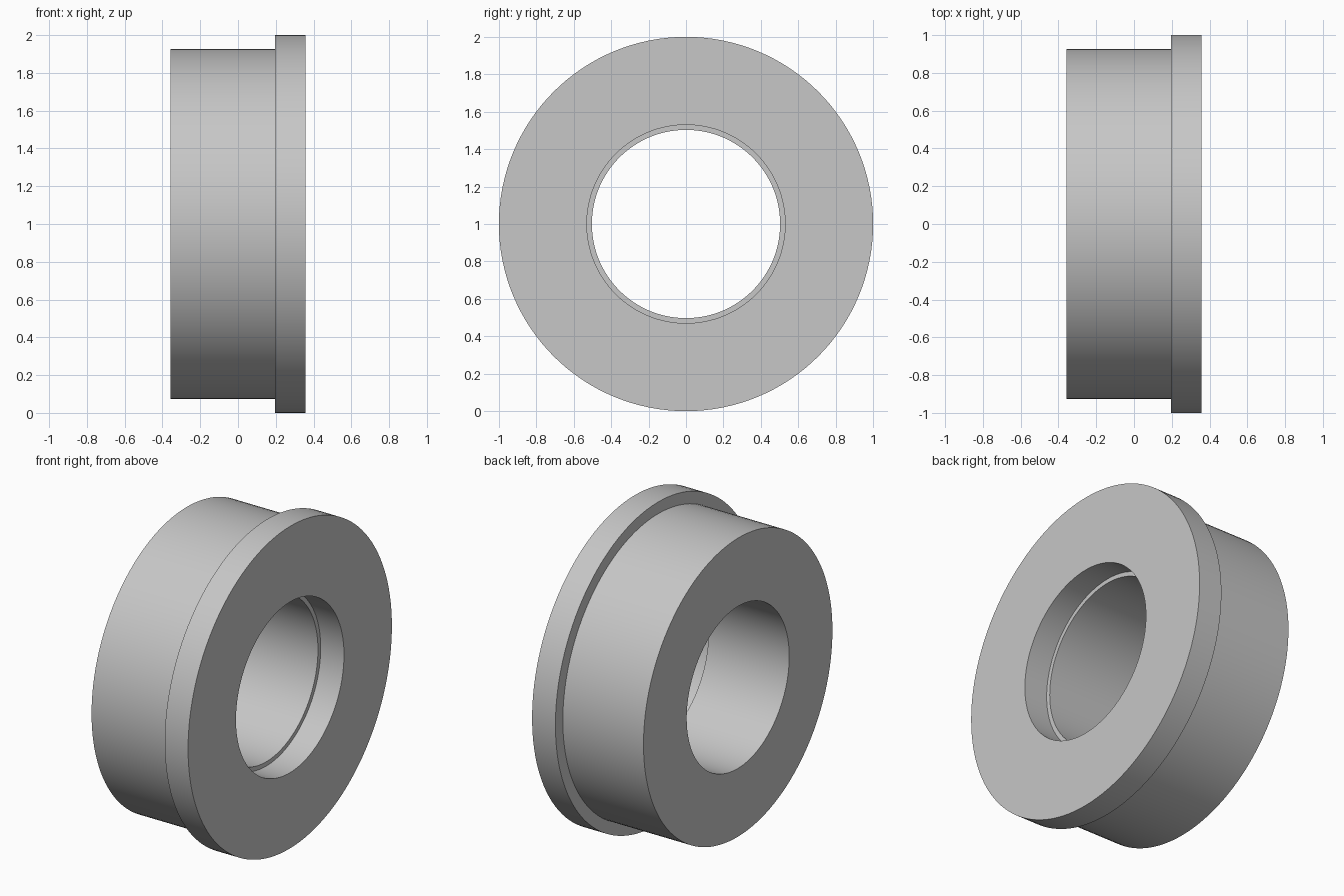
import bpy
import bmesh
from math import cos, sin, tau, radians

cube = bpy.data.objects.get("Cube")
if cube:
    bpy.data.objects.remove(cube, do_unlink=True)

# Plain grey metal
grey = bpy.data.materials.new("grey_metal")
grey.use_nodes = True
colour = (0.57, 0.57, 0.57, 1)
grey.diffuse_color = colour
grey.node_tree.nodes["Principled BSDF"].inputs["Base Color"].default_value = colour

# Dimensions
SEGMENTS = 128
BACK, STEP, FRONT = -0.357, 0.197, 0.357
BODY_R, FLANGE_R = 0.927, 1.0
BORE_R, RECESS_R = 0.503, 0.53

# Closed section as (x, radius): bore, counterbore, flange, body
section = [
    (BACK, BORE_R), (STEP, BORE_R), (STEP, RECESS_R), (FRONT, RECESS_R),
    (FRONT, FLANGE_R), (STEP, FLANGE_R), (STEP, BODY_R), (BACK, BODY_R),
]


def lathe(name, profile, centre_z):
    """Revolve a closed section around a horizontal x axis."""
    bm = bmesh.new()
    rings = []
    for i in range(SEGMENTS):
        a = tau * i / SEGMENTS
        rings.append([bm.verts.new((x, r * cos(a), r * sin(a))) for x, r in profile])
    for i, ring in enumerate(rings):
        after = rings[(i + 1) % SEGMENTS]
        for j in range(len(profile)):
            k = (j + 1) % len(profile)
            bm.faces.new((ring[j], ring[k], after[k], after[j]))
    bmesh.ops.recalc_face_normals(bm, faces=bm.faces)
    mesh = bpy.data.meshes.new(name)
    bm.to_mesh(mesh)
    bm.free()
    obj = bpy.data.objects.new(name, mesh)
    bpy.context.collection.objects.link(obj)
    obj.location.z = centre_z
    return obj


bushing = lathe("flanged_bushing", section, FLANGE_R)
bushing.data.materials.append(grey)

# Smooth round walls, crisp rims
bpy.ops.object.select_all(action="DESELECT")
bushing.select_set(True)
bpy.context.view_layer.objects.active = bushing
bpy.ops.object.shade_smooth_by_angle(angle=radians(30))
